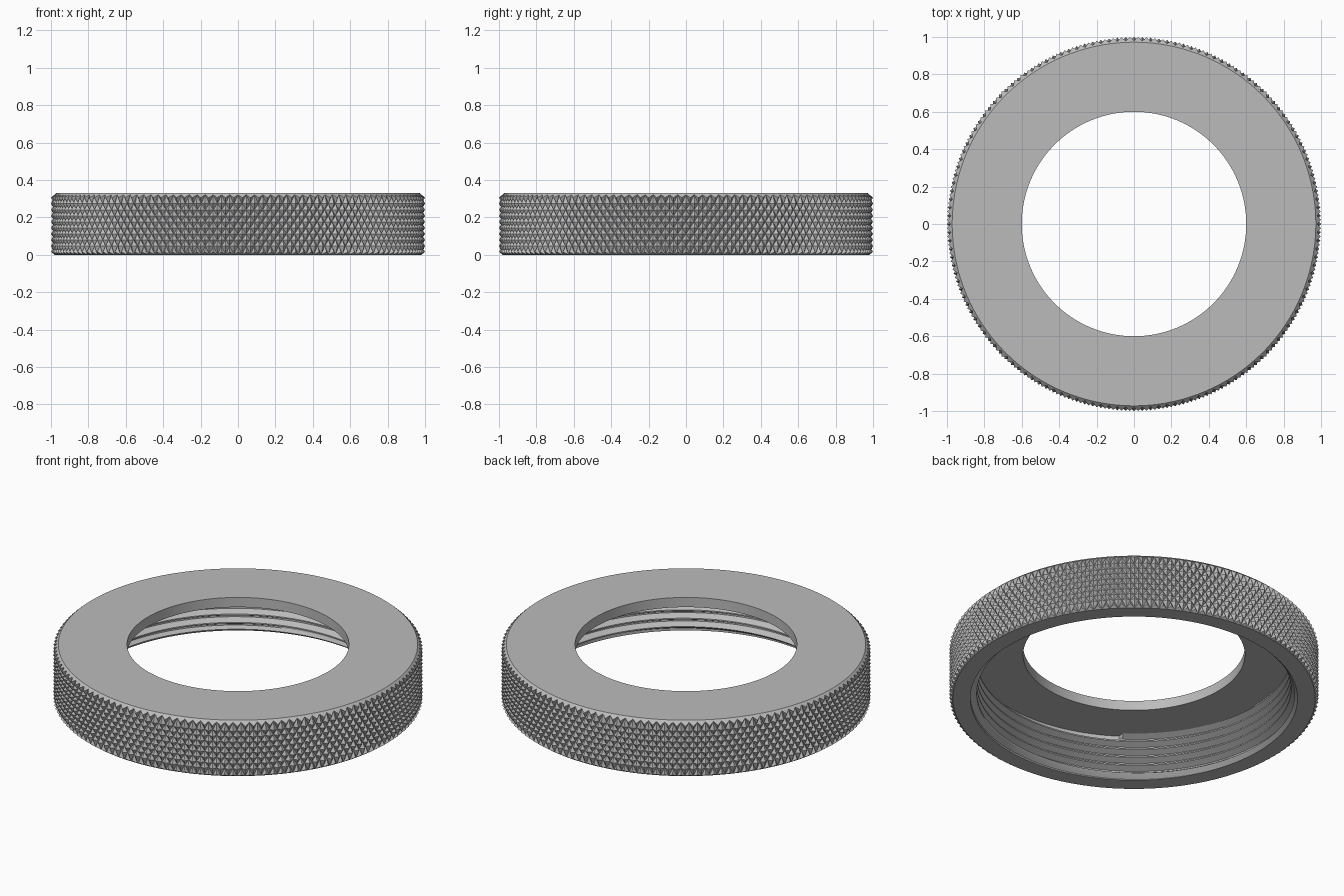
import bpy, bmesh, math

if "Cube" in bpy.data.objects:
    bpy.data.objects.remove(bpy.data.objects["Cube"], do_unlink=True)

COLS = 280              # angular steps, two per knurl diamond
KNURL_ROWS = 9          # half diamonds up the rim
TIP, VALLEY = 1.0, 0.98
LOW, HIGH, HEIGHT = 0.015, 0.305, 0.33
HOLE, BORE, CREST = 0.6, 0.885, 0.85
CEILING = 0.272         # underside of the flange
PITCH = 0.05

steel = bpy.data.materials.new("grey steel")
steel.use_nodes = True
steel.diffuse_color = (0.5, 0.5, 0.5, 1)
steel.node_tree.nodes["Principled BSDF"].inputs["Base Color"].default_value = (0.5, 0.5, 0.5, 1)


def skin(name, rows, point, diamond=False):
    """Wrap a grid of (radius, height) points around z and weld it."""
    bm = bmesh.new()
    grid = []
    for j in range(rows):
        ring = []
        for i in range(COLS + 1):
            a = math.tau * i / COLS
            r, z = point(i, j)
            ring.append(bm.verts.new((r * math.cos(a), r * math.sin(a), z)))
        grid.append(ring)
    for j in range(rows - 1):
        for i in range(COLS):
            a, b = grid[j][i], grid[j][i + 1]
            c, d = grid[j + 1][i + 1], grid[j + 1][i]
            if not diamond:
                bm.faces.new((a, b, c, d))
            elif (i + j) % 2:           # split along the groove
                bm.faces.new((a, b, c))
                bm.faces.new((a, c, d))
            else:
                bm.faces.new((a, b, d))
                bm.faces.new((b, c, d))
    bmesh.ops.remove_doubles(bm, verts=bm.verts, dist=0.0001)
    mesh = bpy.data.meshes.new(name)
    bm.to_mesh(mesh)
    bm.free()
    mesh.materials.append(steel)
    ob = bpy.data.objects.new(name, mesh)
    bpy.context.collection.objects.link(ob)
    if not diamond:
        bpy.ops.object.select_all(action='DESELECT')
        ob.select_set(True)
        bpy.context.view_layer.objects.active = ob
        bpy.ops.object.shade_smooth_by_angle(angle=math.radians(15))
    return ob


def knurl(i, j):
    """Pyramid tips and groove crossings; end rows lie on the chamfers."""
    r = VALLEY if (i + j) % 2 else TIP
    z = LOW + (HIGH - LOW) * j / KNURL_ROWS
    if j == 0:
        z -= (TIP - r) * 0.7
    elif j == KNURL_ROWS:
        z += (TIP - r) * 0.8
    return r, z


# Knurled grip band
skin("knurled_grip", KNURL_ROWS + 1, knurl, diamond=True)

# Flange: top chamfer, top face, centre hole and underside
flange = [(0.972, HEIGHT), (HOLE, HEIGHT), (HOLE, CEILING), (BORE, CEILING)]
skin("top_flange", 5, lambda i, j: flange[j - 1] if j else knurl(i, KNURL_ROWS))

# Bottom rim: flat face and small chamfer
rim = [(BORE, 0), (0.98, 0)]
skin("bottom_rim", 3, lambda i, j: rim[j] if j < 2 else knurl(i, 0))

# Internal screw thread: flat crest and root joined by sloping flanks
tooth = [(0.0, BORE), (0.15, BORE), (0.5, CREST), (0.65, CREST)]
TURNS = 8


def thread(i, j):
    step, r = tooth[j % 4]
    z = CEILING + PITCH * (i / COLS - j // 4 - step)
    if z > CEILING:
        return BORE, CEILING
    if z < 0:
        return BORE, 0
    return max(r, BORE - z), z      # lead-in chamfer at the mouth


skin("internal_thread", TURNS * 4, thread)
